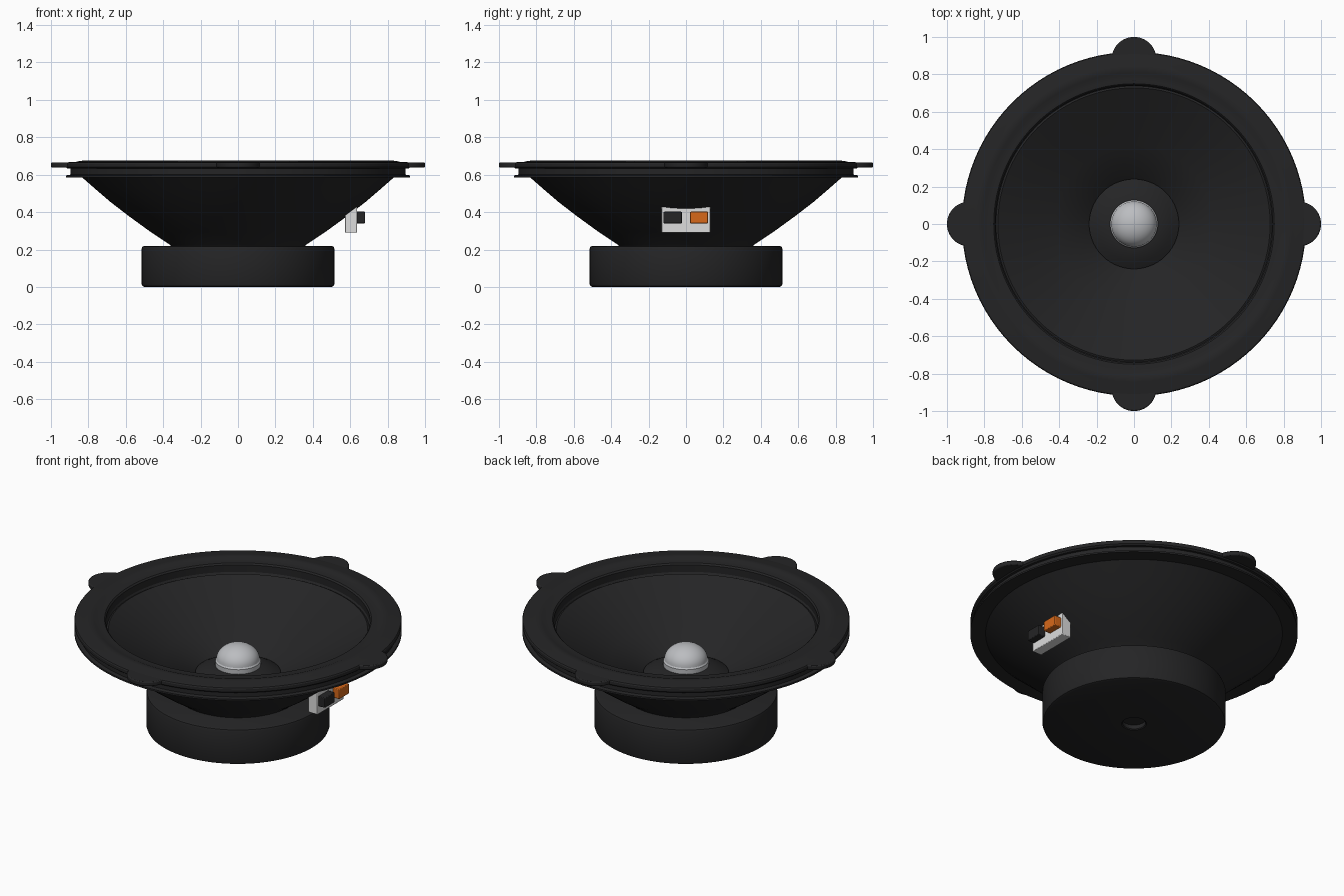
import bpy, bmesh, math
from mathutils import Vector

if "Cube" in bpy.data.objects:
    bpy.data.objects.remove(bpy.data.objects["Cube"])


def material(name, rgb):
    m = bpy.data.materials.new(name)
    m.diffuse_color = (*rgb, 1)
    m.use_nodes = True
    m.node_tree.nodes["Principled BSDF"].inputs["Base Color"].default_value = m.diffuse_color
    return m


BLACK = material("black", (0.018, 0.018, 0.019))
SILVER = material("silver", (0.50, 0.51, 0.53))
WHITE = material("off_white", (0.72, 0.72, 0.72))
ORANGE = material("orange", (0.68, 0.14, 0.01))


def finish(bm, name, mat, bevel=0, segments=2, angle=30):
    bmesh.ops.remove_doubles(bm, verts=bm.verts, dist=1e-5)
    bmesh.ops.recalc_face_normals(bm, faces=bm.faces)
    me = bpy.data.meshes.new(name)
    bm.to_mesh(me)
    bm.free()
    ob = bpy.data.objects.new(name, me)
    bpy.context.collection.objects.link(ob)
    me.materials.append(mat)
    if bevel:
        b = ob.modifiers.new("bevel", 'BEVEL')
        b.width, b.segments, b.limit_method = bevel, segments, 'ANGLE'
    bpy.ops.object.select_all(action='DESELECT')
    ob.select_set(True)
    bpy.context.view_layer.objects.active = ob
    bpy.ops.object.shade_smooth_by_angle(angle=math.radians(angle))
    return ob


def lathe(name, profile, mat, closed=True, steps=96, **kw):
    """Turn a (radius, height) outline around the z axis."""
    bm = bmesh.new()
    vs = [bm.verts.new((r, 0, z)) for r, z in profile]
    es = [bm.edges.new(p) for p in zip(vs, vs[1:])]
    if closed:
        es.append(bm.edges.new((vs[-1], vs[0])))
    bmesh.ops.spin(bm, geom=vs + es, cent=(0, 0, 0), axis=(0, 0, 1),
                   angle=math.tau, steps=steps)
    return finish(bm, name, mat, **kw)


def box(name, lo, hi, mat, bevel=0.004):
    bm = bmesh.new()
    bmesh.ops.create_cube(bm, size=1)
    lo, hi = Vector(lo), Vector(hi)
    for v in bm.verts:
        v.co = (lo + hi) / 2 + v.co * (hi - lo)
    return finish(bm, name, mat, bevel)


# Magnet with a vent hole underneath
lathe("magnet", [(0, 0.03), (0.065, 0.03), (0.065, 0.005), (0.07, 0), (0.50, 0),
                 (0.511, 0.005), (0.515, 0.015), (0.515, 0.205), (0.511, 0.215),
                 (0.50, 0.22), (0, 0.22)], BLACK, closed=False)

# Basket: flared bowl with thin lower flange
lathe("basket", [(0.355, 0.215), (0.364, 0.225), (0.47, 0.296), (0.58, 0.376),
                 (0.684, 0.456), (0.77, 0.53), (0.834, 0.586), (0.92, 0.586),
                 (0.92, 0.596), (0.896, 0.60), (0.896, 0.65), (0.80, 0.65),
                 (0.80, 0.59), (0.66, 0.46), (0.45, 0.31), (0.33, 0.225)], BLACK)

# Gasket ring with a soft rolled top
lathe("gasket", [(0.745, 0.60), (0.742, 0.655), (0.75, 0.664), (0.77, 0.666),
                 (0.795, 0.667), (0.81, 0.673), (0.83, 0.675), (0.845, 0.674),
                 (0.865, 0.669), (0.905, 0.667), (0.916, 0.664), (0.92, 0.658),
                 (0.92, 0.64), (0.91, 0.632), (0.78, 0.632), (0.78, 0.60)], BLACK)

# Four mounting tabs
for i in range(4):
    bm = bmesh.new()
    bmesh.ops.create_cone(bm, cap_ends=True, segments=48, radius1=0.12,
                          radius2=0.12, depth=0.028)
    a = i * math.pi / 2
    bmesh.ops.translate(bm, verts=bm.verts,
                        vec=(0.88 * math.cos(a), 0.88 * math.sin(a), 0.652))
    finish(bm, "mounting_tab", BLACK, bevel=0.006)

# Cone with a narrow groove at its outer edge
lathe("cone", [(0.76, 0.61), (0.745, 0.612), (0.738, 0.60), (0.728, 0.605),
               (0.60, 0.53), (0.42, 0.424), (0.24, 0.325), (0.22, 0.30),
               (0.42, 0.40), (0.60, 0.505), (0.728, 0.58), (0.76, 0.595)], BLACK)

# Centre cap and metal dome
lathe("centre_cap", [(0.24, 0.31), (0.24, 0.335), (0.20, 0.358), (0.16, 0.375),
                     (0.115, 0.385), (0, 0.385), (0, 0.31)], BLACK, closed=False)
dome = [(0.12, 0.37), (0.128, 0.38), (0.128, 0.41)]
dome += [(0.122 * math.cos(t), 0.418 + 0.092 * math.sin(t))
         for t in (k * math.pi / 20 for k in range(11))]
dome[-1] = (0, 0.51)
lathe("dome", dome, SILVER, closed=False, steps=48)

# Terminal block with two push connectors
box("terminal_block", (0.572, -0.13, 0.29), (0.636, 0.13, 0.43), WHITE)
box("black_connector", (0.60, -0.12, 0.34), (0.68, -0.022, 0.402), BLACK)
box("orange_connector", (0.60, 0.022, 0.34), (0.68, 0.118, 0.402), ORANGE)
